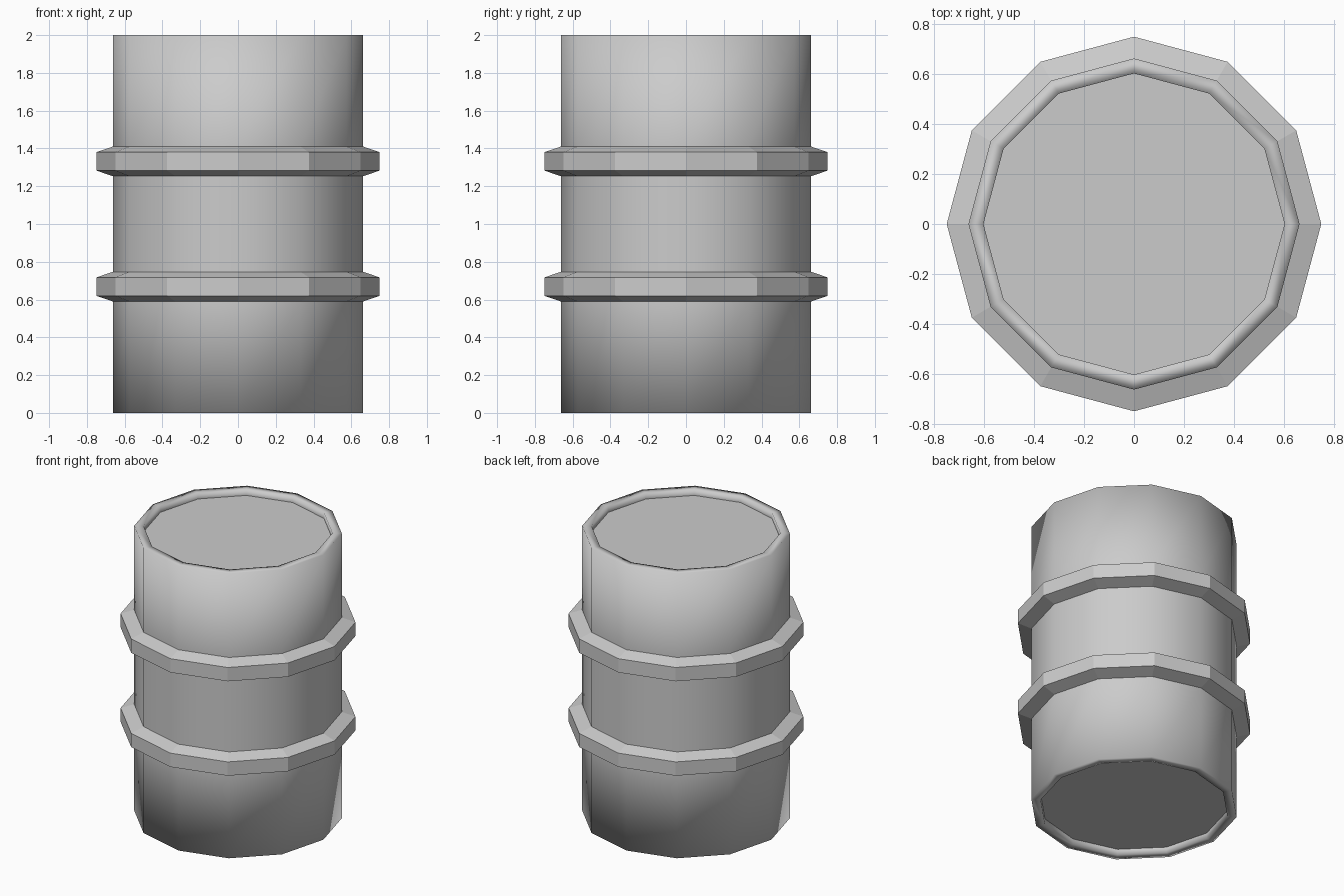
import bpy, bmesh
from math import cos, sin, pi

if "Cube" in bpy.data.objects:
    bpy.data.objects.remove(bpy.data.objects["Cube"])

SIDES = 12
R_BODY, R_HOOP, R_LID = 0.663, 0.75, 0.603
LID_DEPTH = 0.04

# Lower half of the side profile: (radius, height, smooth face up to the next point)
lower = [
    (R_LID, LID_DEPTH, True),    # recessed base edge
    (R_LID, 0.0, True),          # inside of the rim
    (R_BODY, 0.0, True),         # outer wall
    (R_BODY, 0.59, False),       # hoop, faceted
    (R_HOOP, 0.62, False),
    (R_HOOP, 0.717, False),
    (R_BODY, 0.747, True),       # middle wall
]
# Mirror the points to the upper half; each flag belongs to the following segment
points = [(r, z) for r, z, s in lower]
points += [(r, 2 - z) for r, z in reversed(points)]
flags = [s for r, z, s in lower]
flags += list(reversed(flags[:-1]))


def ring(bm, radius, z):
    return [bm.verts.new((radius * cos(2 * pi * i / SIDES),
                          radius * sin(2 * pi * i / SIDES), z))
            for i in range(SIDES)]


# Lathe the drum
bm = bmesh.new()
rings = [ring(bm, r, z) for r, z in points]
for low, high, smooth in zip(rings, rings[1:], flags):
    for i in range(SIDES):
        j = (i + 1) % SIDES
        bm.faces.new((low[i], low[j], high[j], high[i])).smooth = smooth

# Flat recessed base and lid
bm.faces.new(list(reversed(rings[0])))
bm.faces.new(rings[-1])
bmesh.ops.recalc_face_normals(bm, faces=bm.faces)

mesh = bpy.data.meshes.new("barrel")
bm.to_mesh(mesh)
bm.free()
bpy.context.collection.objects.link(bpy.data.objects.new("barrel", mesh))
